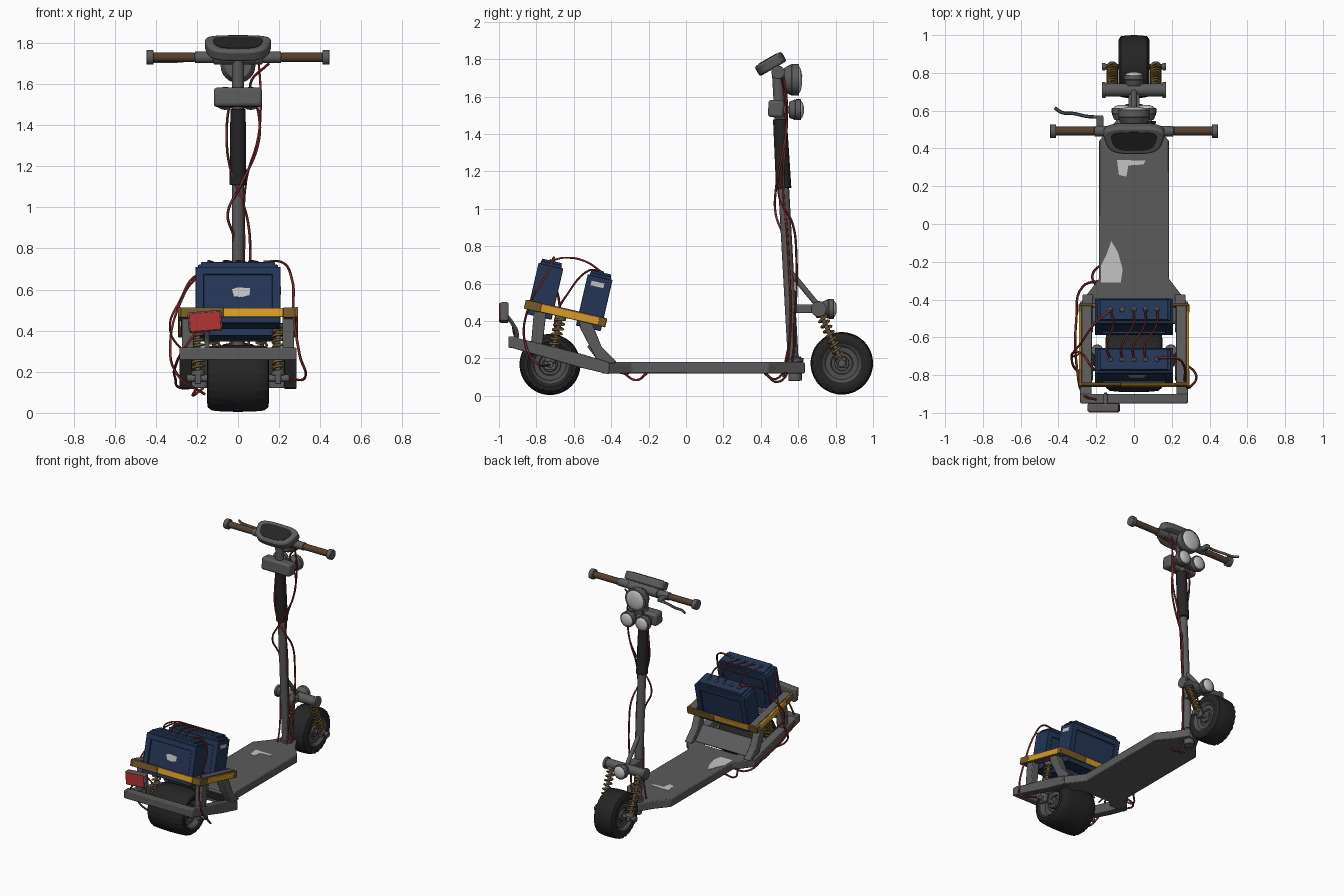
import bpy, bmesh, math
from mathutils import Vector, Matrix, Euler

if "Cube" in bpy.data.objects:
    bpy.data.objects.remove(bpy.data.objects["Cube"])

def mat(name, r, g, b):
    m = bpy.data.materials.new(name)
    m.diffuse_color = (r, g, b, 1)
    m.use_nodes = True
    m.node_tree.nodes["Principled BSDF"].inputs["Base Color"].default_value = m.diffuse_color
    return m

GREY = mat("frame grey", .105, .105, .105)
BLACK = mat("tyre black", .018, .018, .018)
HUB = mat("hub grey", .075, .075, .075)
BLUE = mat("battery blue", .017, .036, .092)
YELLOW = mat("strap yellow", .68, .33, .02)
RUST = mat("strap brown", .18, .10, .022)
BROWN = mat("grip brown", .09, .05, .028)
RED = mat("light red", .45, .035, .035)
WIRE = mat("wire red", .20, .025, .025)
PALE = mat("pale grey", .55, .55, .55)

def finish(o, m, bevel=0, angle=35):
    if m and not o.data.materials:
        o.data.materials.append(m)
    if bevel:
        b = o.modifiers.new("bevel", 'BEVEL')
        b.width, b.segments, b.limit_method = bevel, 2, 'ANGLE'
    bpy.ops.object.select_all(action='DESELECT')
    o.select_set(True)
    bpy.context.view_layer.objects.active = o
    bpy.ops.object.shade_smooth_by_angle(angle=math.radians(angle))
    return o

def add(name, bm, m, mtx=Matrix(), bevel=0):
    bmesh.ops.recalc_face_normals(bm, faces=bm.faces)
    me = bpy.data.meshes.new(name)
    bm.to_mesh(me)
    bm.free()
    o = bpy.data.objects.new(name, me)
    o.matrix_world = mtx
    bpy.context.collection.objects.link(o)
    return finish(o, m, bevel)

def box(name, loc, size, m, rot=(0, 0, 0), bevel=.006):
    bm = bmesh.new()
    bmesh.ops.create_cube(bm, size=1, matrix=Matrix.Diagonal((*size, 1)))
    return add(name, bm, m, Matrix.Translation(loc) @ Euler(rot).to_matrix().to_4x4(), bevel)

def aim(p, q):
    p, q = Vector(p), Vector(q)
    return Matrix.Translation((p + q) / 2) @ (q - p).to_track_quat('Z', 'Y').to_matrix().to_4x4(), (q - p).length

def cyl(name, p, q, r, m, r2=None, bevel=.003, n=24):
    mtx, l = aim(p, q)
    bm = bmesh.new()
    bmesh.ops.create_cone(bm, cap_ends=True, segments=n, radius1=r, radius2=r if r2 is None else r2, depth=l)
    return add(name, bm, m, mtx, bevel)

def prism(name, pts, lo, hi, m, mtx=Matrix(), bevel=0):
    bm = bmesh.new()
    f = bm.faces.new([bm.verts.new((x, y, lo)) for x, y in pts])
    e = bmesh.ops.extrude_face_region(bm, geom=[f])['geom']
    bmesh.ops.translate(bm, vec=(0, 0, hi - lo), verts=[v for v in e if isinstance(v, bmesh.types.BMVert)])
    return add(name, bm, m, mtx, bevel)

SIDE = Matrix(((0, 0, 1, 0), (1, 0, 0, 0), (0, 1, 0, 0), (0, 0, 0, 1)))  # profile (y,z) pushed along x

def tube(name, pts, r, m=WIRE, smooth=True):
    cu = bpy.data.curves.new(name, 'CURVE')
    cu.dimensions, cu.bevel_depth, cu.bevel_resolution, cu.resolution_u = '3D', r, 1, 6
    cu.use_fill_caps = True
    s = cu.splines.new('BEZIER' if smooth else 'POLY')
    ps = s.bezier_points if smooth else s.points
    ps.add(len(pts) - 1)
    for b, p in zip(ps, pts):
        if smooth:
            b.co, b.handle_left_type, b.handle_right_type = p, 'AUTO', 'AUTO'
        else:
            b.co = (*p, 1)
    o = bpy.data.objects.new(name, cu)
    bpy.context.collection.objects.link(o)
    bpy.ops.object.select_all(action='DESELECT')
    o.select_set(True)
    bpy.context.view_layer.objects.active = o
    bpy.ops.object.convert(target='MESH')
    return finish(bpy.context.object, m, 0, 60)

def spring(name, p, q, r, turns=9):
    mtx, l = aim(p, q)
    tube(name + "_coil", [mtx @ Vector((r * math.cos(a), r * math.sin(a), l * (i / (turns * 12) - .5)))
         for i in range(turns * 12 + 1) for a in [i * math.pi / 6]], .0065, RUST, False)
    cyl(name + "_rod", p, q, r * .45, GREY)
    for t in (0, 1):
        c, d = Vector(p).lerp(Vector(q), t), (Vector(q) - Vector(p)).normalized() * .012
        cyl(name + "_seat", c - d, c + d, r * 1.2, GREY)

def wheel(name, y, z, r, w):
    # lathed tyre with notched shoulders, closed rim disc and hub
    h, n = w / 2, 72
    half = [(h * .62, .03), (h * .62, .055), (h * .70, .06), (h * .72, r * .52), (h * .84, r * .56),
            (h * .93, r * .62), (h, r * .74), (h * .98, r * .87), (h * .85, r * .965), (h * .5, r * .99)]
    prof = half + [(0, r)] + [(-a, b) for a, b in half[::-1]]
    bm = bmesh.new()
    rings = []
    for i in range(n):
        a, k = 2 * math.pi * i / n, []
        for x, rr in prof:
            if r * .8 < rr < r * .98 and i % 3 == 0:
                rr -= .005
            k.append(bm.verts.new((x, rr * math.cos(a), rr * math.sin(a))))
        rings.append(k)
    for i in range(n):
        A, B = rings[i], rings[(i + 1) % n]
        for j in range(len(prof) - 1):
            f = bm.faces.new((A[j], A[j + 1], B[j + 1], B[j]))
            f.material_index = 0 if max(prof[j][1], prof[j + 1][1]) > r * .63 else 1
    o = add(name, bm, BLACK, Matrix.Translation((0, y, z)))
    o.data.materials.append(HUB)
    cyl(name + "_hub", (-h * .8, y, z), (h * .8, y, z), .04, HUB)

wheel("rear_wheel", -.727, .168, .163, .30)
wheel("front_wheel", .833, .174, .167, .165)

# Deck with narrow neck in front and wide tail
half = [(.045, .635), (.10, .54), (.185, .44), (.185, -.29), (.285, -.42), (.285, -.45), (.16, -.45), (.13, -.41)]
prism("deck", half + [(-x, y) for x, y in half[::-1]], .12, .18, GREY, bevel=.006)
prism("deck_wear_rear", [(-.175, -.31), (-.07, -.31), (-.06, -.24), (-.085, -.15), (-.12, -.09), (-.145, -.16), (-.175, -.22)], .179, .182, PALE)
prism("deck_wear_front", [(-.09, .34), (.06, .335), (.05, .315), (-.03, .31), (-.04, .25), (-.08, .26)], .179, .182, PALE)

# Rear frame, axle, shocks and rack uprights
for s in (-1, 1):
    lo, hi = sorted((s * .225, s * .285))
    prism("rear_arm", [(-.41, .18), (-.41, .115), (-.58, .155), (-.95, .262), (-.935, .318), (-.56, .225)], lo, hi, GREY, SIDE, .005)
    prism("rack_rear_upright", [(-.83, .26), (-.77, .25), (-.745, .46), (-.81, .49)], s * .245 - .028, s * .245 + .028, GREY, SIDE, .005)
    prism("rack_front_upright", [(-.46, .16), (-.37, .18), (-.45, .26), (-.51, .41), (-.575, .43), (-.565, .36)], s * .245 - .028, s * .245 + .028, GREY, SIDE, .005)
    spring("rear_shock", (s * .195, -.725, .19), (s * .195, -.67, .42), .026)
    box("rear_dropout", (s * .195, -.727, .17), (.03, .06, .06), GREY)
prism("rear_riser_plate", [(-.42, .18), (-.45, .16), (-.53, .265), (-.51, .275)], -.23, .23, GREY, SIDE, .004)
cyl("rear_axle", (-.25, -.727, .168), (.25, -.727, .168), .018, GREY)
box("rear_crossbar", (0, -.925, .287), (.57, .05, .06), GREY)

# Tilted rack: local u along, v up
T = math.radians(13)
ROT = (-T, 0, 0)
RM = Matrix.Translation((0, -.62, .5375)) @ Matrix.Rotation(-T, 4, 'X')
def rack(name, loc, size, m, bevel=.004):
    return box(name, RM @ Vector(loc), size, m, ROT, bevel)

for s in (-1, 1):
    rack("rack_rail", (s * .25, 0, -.098), (.054, .42, .05), GREY)
    rack("strap_side", (s * .285, .015, -.1), (.012, .34, .045), YELLOW)
    rack("strap_side_rear_end", (s * .285, -.18, -.1), (.016, .09, .05), RUST)
    rack("strap_side_front_end", (s * .285, .2, -.1), (.016, .04, .048), RUST)
    # bright on one half, dark on the other, mirrored front to rear
    rack("strap_across_light", (s * -.075, s * .215, -.1), (.29, .012, .045), YELLOW)
    rack("strap_across_dark", (s * .18, s * .215, -.1), (.22, .014, .05), RUST)
    rack("strap_across_end", (s * -.255, s * .215, -.1), (.07, .014, .05), RUST)

# Batteries with recessed panels, lids and terminals
for s, nm in ((-1, "rear"), (1, "front")):
    u = s * .135
    rack(nm + "_battery", (0, u, 0), (.39, .115, .29), BLUE, .005)
    for t in (-1, 1):
        rack(nm + "_battery_rim_top", (0, u + t * .06, .112), (.415, .016, .04), BLUE)
        rack(nm + "_battery_rim_bottom", (0, u + t * .06, -.13), (.415, .016, .04), BLUE)
        for k in (-1, 1):
            rack(nm + "_battery_rim_side", (k * .187, u + t * .06, -.01), (.041, .016, .27), BLUE)
    for k in (-1, 1):
        rack(nm + "_battery_end", (k * .2, u, -.01), (.015, .132, .28), BLUE)
    rack(nm + "_battery_lid", (0, u, .147), (.36, .11, .022), BLUE)
    for i in range(5):
        p = Vector((-.125 + .062 * i, u, .155))
        cyl(nm + "_terminal", RM @ p, RM @ (p + Vector((0, 0, .010))), .014, HUB, n=12)
prism("battery_wear_mark", [(-.03, .02), (.0, .03), (.06, .025), (.055, -.01), (.02, -.02), (-.02, -.015)], .1925, .197, PALE,
      RM @ Matrix.Rotation(math.pi / 2, 4, 'X'))
rack("battery_wear_mark_side", (.2075, .13, .09), (.004, .07, .025), PALE, 0)
for i in range(4):
    a, b = RM @ Vector((-.125 + .062 * i, -.135, .16)), RM @ Vector((-.125 + .062 * (i + (i > 0)), .135, .16))
    tube("battery_link_wire", [a, a.lerp(b, .25) + Vector((-.02, 0, .03)), a.lerp(b, .7) + Vector((.015, 0, .035)), b], .0055)

# Tail light on a curved bracket
tube("tail_bracket", [(-.15, -.91, .28), (-.15, -.905, .34), (-.15, -.93, .39), (-.15, -.96, .43)], .012, GREY)
box("tail_light_body", (-.16, -.972, .445), (.165, .046, .10), GREY, (0, -.08, 0), .008)
box("tail_light_lens", (-.16, -.994, .445), (.152, .01, .09), RED, (0, -.08, 0), .003)

# Stem leaning back, sleeve and steering tube
def S(z, x=0):
    return (x, .578 - (z - .1) * .055, z)
cyl("stem", S(.12), S(1.73), .029, GREY)
cyl("stem_sleeve", S(1.11), S(1.48), .041, BLACK, .037)
cyl("steering_tube", (0, .585, .08), (0, .58, .21), .036, GREY)
cyl("steering_collar", (0, .583, .18), (0, .582, .20), .046, GREY)

# Front suspension
cyl("front_strut", (0, .56, .66), (0, .70, .49), .015, GREY)
box("front_bracket", (0, .63, .465), (.06, .13, .045), GREY)
cyl("front_crossbar", (-.165, .71, .465), (.165, .71, .465), .034, GREY)
cyl("front_axle", (-.165, .833, .174), (.165, .833, .174), .014, GREY)
for s in (-1, 1):
    cyl("crossbar_cap", (s * .15, .71, .465), (s * .17, .71, .465), .042, GREY)
    spring("front_shock", (s * .115, .83, .19), (s * .115, .72, .44), .025)
    box("front_dropout", (s * .115, .833, .177), (.03, .05, .055), GREY)
    cyl("axle_nut", (s * .15, .833, .174), (s * .17, .833, .174), .022, GREY, n=6)

def lamp(name, x, y0, y1, z, r):
    cyl(name + "_back", (x, y0, z), (x, y0 + (y1 - y0) * .4, z), r * .75, GREY, r)
    cyl(name + "_body", (x, y0 + (y1 - y0) * .4, z), (x, y1 - .02, z), r, GREY)
    bm = bmesh.new()
    bmesh.ops.create_uvsphere(bm, u_segments=24, v_segments=12, radius=1)
    add(name + "_lens", bm, PALE, Matrix.Translation((x, y1 - .024, z)) @ Matrix.Diagonal((r * .86, .020, r * .86, 1)))

lamp("fender_lamp", 0, .73, .81, .465, .053)
lamp("headlamp", 0, .525, .625, 1.69, .085)
for s in (-1, 1):
    lamp("lower_lamp", s * .062, .55, .635, 1.53, .056)
box("lamp_box", (0, .482, 1.535), (.235, .085, .092), GREY, (-.06, 0, 0), .015)
box("lamp_bracket", (0, .545, 1.53), (.14, .05, .04), GREY)

# Handlebar, grips and brake lever
BY, BZ = .492, 1.73
cyl("handlebar", (-.42, BY, BZ), (.42, BY, BZ), .016, GREY)
cyl("bar_clamp", (-.12, BY, BZ), (.12, BY, BZ), .034, GREY)
for s in (-1, 1):
    cyl("bar_collar", (s * .12, BY, BZ), (s * .21, BY, BZ), .028, GREY)
    cyl("grip", (s * .21, BY, BZ), (s * .415, BY, BZ), .023, BROWN)
    cyl("grip_cap", (s * .412, BY, BZ), (s * .445, BY, BZ), .036, GREY)
box("lever_mount", (-.18, .535, BZ - .005), (.035, .08, .03), GREY)
tube("brake_lever", [(-.17, .565, 1.72), (-.25, .57, 1.715), (-.32, .585, 1.71), (-.38, .59, 1.71), (-.42, .615, 1.71)], .009, GREY)

# Tilted display
def oval(k):
    pts = []
    for i in range(32):
        a = math.tau * i / 32
        c, d = math.cos(a), math.sin(a)
        x, y = math.copysign(abs(c) ** .6, c), math.copysign(abs(d) ** .6, d)
        pts.append((x * k * (.155 + .022 * y), y * (.083 - (1 - k) * .11)))
    return pts
DM = Matrix.Translation((0, .452, 1.775)) @ Matrix.Rotation(math.radians(30), 4, 'X')
prism("display_case", oval(1), -.03, .03, GREY, DM, .012)
prism("display_screen", oval(.76), .028, .033, BLACK, DM)

# Loose wires along the stem
tube("stem_wire_right", [(.15, .51, 1.70), (.06, .53, 1.60), (.10, .54, 1.46), (.10, .52, 1.32), (.01, .48, 1.1), (-.05, .48, .97), (-.02, .52, .85),
     (-.03, .545, .5), (-.04, .535, .2), (-.04, .48, .09), (-.03, .42, .125)], .0065)
tube("stem_wire_left", [(.02, .54, 1.66), (-.04, .53, 1.5), (-.055, .52, 1.36), (-.04, .50, 1.2), (.01, .5, 1.06), (.05, .57, .92), (.06, .59, .75),
     (.055, .58, .4), (.04, .55, .14), (.03, .49, .075), (.02, .42, .12)], .0065)
tube("stem_wire_back", [(.10, .52, 1.72), (.11, .54, 1.55), (.10, .53, 1.35), (.04, .52, 1.13), (.03, .545, .8), (.03, .55, .25), (.03, .52, .1)], .006)

# Wires around the rear
tube("left_rear_wire", [(-.12, -.74, .72), (-.20, -.77, .66), (-.27, -.69, .56), (-.33, -.70, .33), (-.29, -.78, .18), (-.16, -.76, .09)], .0065)
tube("right_rear_wire", [(.125, -.71, .735), (.22, -.71, .73), (.26, -.74, .66), (.27, -.84, .48), (.30, -.86, .28), (.325, -.79, .17), (.25, -.73, .165)], .0065)
tube("tail_wire", [(-.18, -.30, .13), (-.27, -.33, .12), (-.305, -.50, .17), (-.30, -.78, .24), (-.27, -.90, .30), (-.2, -.93, .40)], .0065)
tube("front_battery_wire", [(-.125, -.455, .665), (-.2, -.52, .67), (-.28, -.63, .55), (-.33, -.70, .4), (-.25, -.67, .28)], .0055)
tube("deck_wire", [(-.2, -.33, .12), (-.22, -.27, .085), (-.17, -.21, .12)], .0065)
